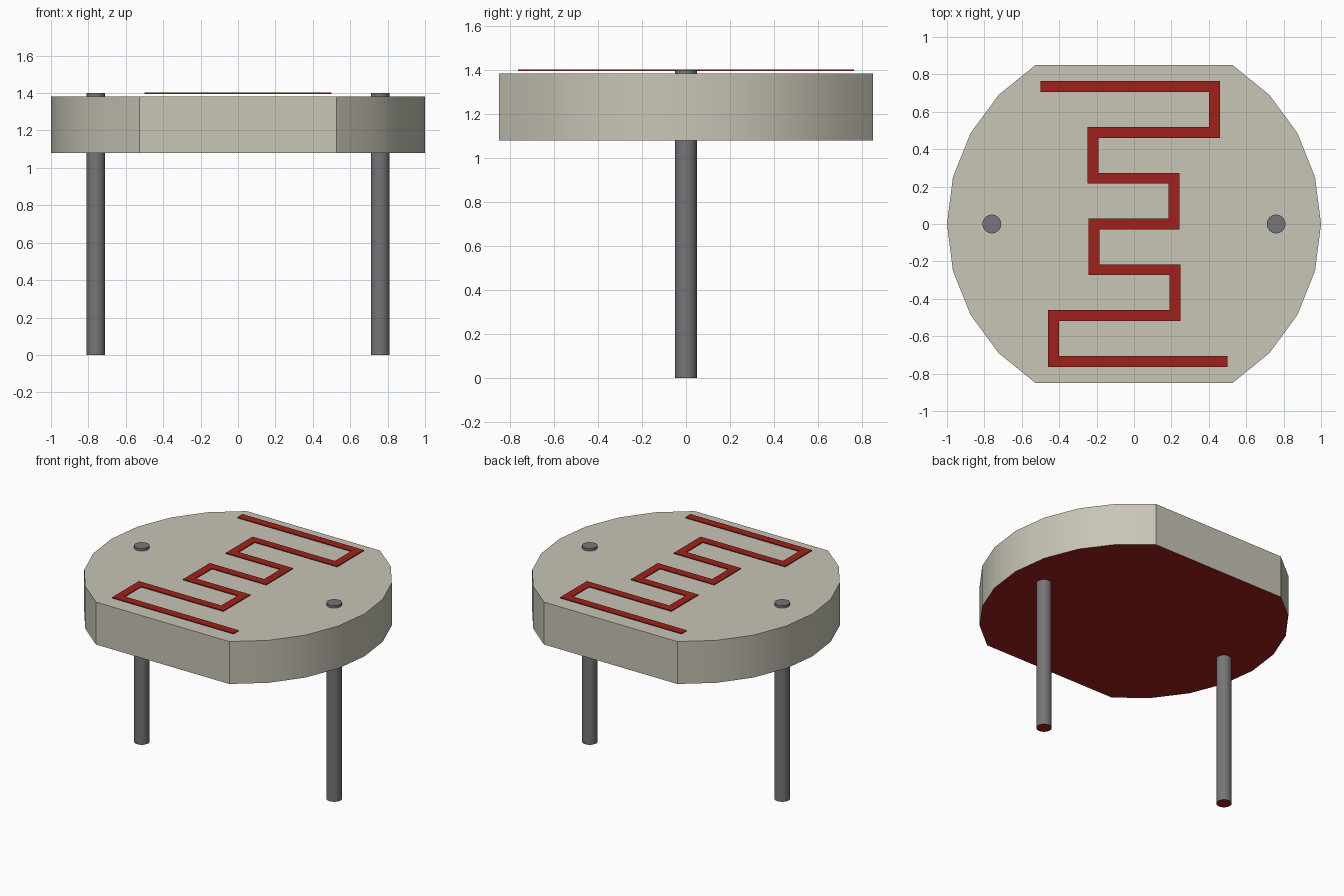
import bpy, bmesh, math
from mathutils import Vector

if "Cube" in bpy.data.objects:
    bpy.data.objects.remove(bpy.data.objects["Cube"])


def material(name, color):
    m = bpy.data.materials.new(name)
    m.diffuse_color = (*color, 1)
    m.use_nodes = True
    m.node_tree.nodes["Principled BSDF"].inputs["Base Color"].default_value = m.diffuse_color
    return m


BEIGE = material("ceramic", (0.58, 0.56, 0.47))
RED = material("red_track", (0.35, 0.015, 0.01))
GREY = material("lead_metal", (0.18, 0.18, 0.19))


def finish(name, bm, mats, smooth=None):
    bmesh.ops.recalc_face_normals(bm, faces=bm.faces)
    # undersides carry the last material
    for f in bm.faces:
        f.material_index = len(mats) - 1 if f.normal.z < -0.9 else 0
    me = bpy.data.meshes.new(name)
    bm.to_mesh(me)
    bm.free()
    ob = bpy.data.objects.new(name, me)
    bpy.context.collection.objects.link(ob)
    for m in mats:
        me.materials.append(m)
    if smooth:
        bpy.ops.object.select_all(action='DESELECT')
        ob.select_set(True)
        bpy.context.view_layer.objects.active = ob
        bpy.ops.object.shade_smooth_by_angle(angle=math.radians(smooth))
    return ob


def prism(name, outline, z0, z1, mats, smooth):
    bm = bmesh.new()
    base = bm.faces.new([bm.verts.new((x, y, z0)) for x, y in outline])
    top = bmesh.ops.extrude_face_region(bm, geom=[base], use_keep_orig=True)["geom"]
    bmesh.ops.translate(bm, vec=(0, 0, z1 - z0),
                        verts=[v for v in top if isinstance(v, bmesh.types.BMVert)])
    return finish(name, bm, mats, smooth)


# ceramic disc: two arcs of eight segments joined by flat front and back
half = math.asin(0.85)
arc = [-half + half * i / 4 for i in range(9)]
outline = [(math.cos(a + s), math.sin(a + s)) for s in (0, math.pi) for a in arc]
prism("disc_body", outline, 1.08, 1.383, [BEIGE, RED], 25)

# two leads passing through the disc
for side, x in (("left", -0.76), ("right", 0.76)):
    circle = [(x + 0.05 * math.cos(t * math.tau / 32), 0.05 * math.sin(t * math.tau / 32))
              for t in range(32)]
    prism(side + "_lead", circle, 0, 1.4, [GREY, RED], 30)

# zigzag track: half a path, repeated by half-turn symmetry, offset to a ribbon
xs = [-0.5, 0.431, -0.219, 0.214]
xs += [-x for x in reversed(xs)]
path = []
for i in range(7):
    y = 0.735 - 0.245 * i
    path += [Vector((xs[i], y)), Vector((xs[i + 1], y))]
w = 0.029
sides = ([], [])
for i, p in enumerate(path):
    dirs = []
    if i > 0:
        dirs.append((p - path[i - 1]).normalized())
    if i < len(path) - 1:
        dirs.append((path[i + 1] - p).normalized())
    off = sum((Vector((-d.y, d.x)) for d in dirs), Vector((0, 0))) * w
    sides[0].append(p + off)
    sides[1].append(p - off)
prism("zigzag_track", [tuple(p) for p in sides[0] + sides[1][::-1]],
      1.396, 1.402, [RED], None)
